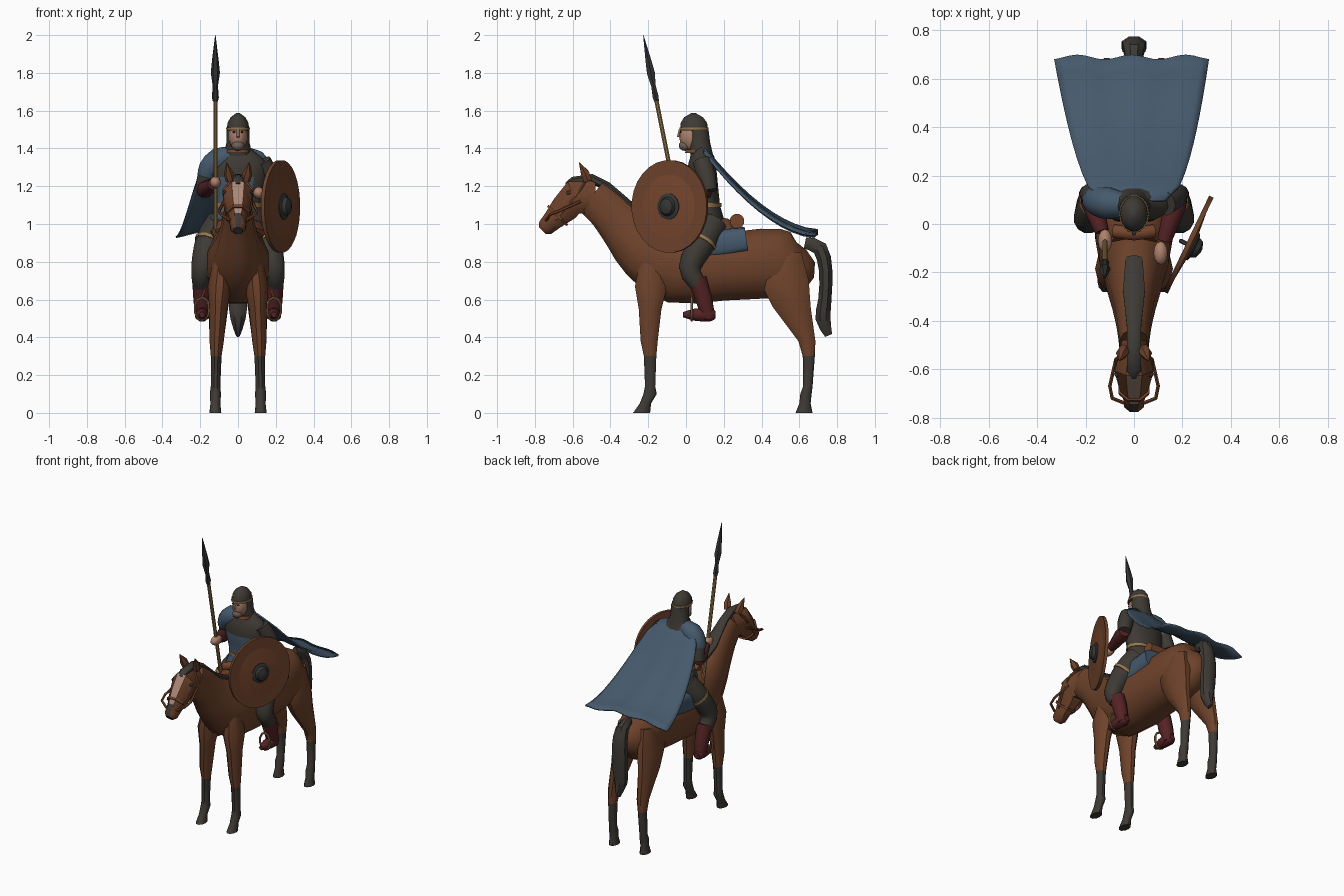
import bpy, bmesh, math
from mathutils import Vector

if "Cube" in bpy.data.objects:
    bpy.data.objects.remove(bpy.data.objects["Cube"])

X, Y, Z = Vector((1, 0, 0)), Vector((0, 1, 0)), Vector((0, 0, 1))
SIDES = (("left", 1), ("right", -1))


def material(name, *rgb):
    made = bpy.data.materials.new(name)
    made.use_nodes = True
    made.diffuse_color = (*rgb, 1)
    made.node_tree.nodes["Principled BSDF"].inputs["Base Color"].default_value = (*rgb, 1)
    return made


coat = material("chestnut coat", .155, .055, .024)
leather = material("tan leather", .18, .06, .025)
dark = material("charcoal", .048, .042, .035)
iron = material("dark iron", .035, .035, .034)
blue = material("blue wool", .06, .1, .15)
red = material("dark red cloth", .09, .016, .018)
skin = material("skin", .42, .22, .15)
gold = material("ochre wood and trim", .3, .18, .07)
blaze = material("pale blaze", .4, .24, .18)
beard = material("grey beard", .16, .12, .1)


def finish(name, mesh_data, materials, rule=None):
    bmesh.ops.recalc_face_normals(mesh_data, faces=mesh_data.faces)
    mesh = bpy.data.meshes.new(name)
    mesh_data.to_mesh(mesh)
    mesh_data.free()
    for each in materials:
        mesh.materials.append(each)
    if rule:
        for face in mesh.polygons:
            face.material_index = int(rule(face.center, face.normal))
    made = bpy.data.objects.new(name, mesh)
    bpy.context.collection.objects.link(made)
    bpy.ops.object.select_all(action='DESELECT')
    made.select_set(True)
    bpy.context.view_layer.objects.active = made
    bpy.ops.object.shade_smooth_by_angle(angle=math.radians(40))
    return made


def spline(stations, steps):
    """Catmull-Rom curve through the stations."""
    keys = [Vector(station) for station in stations]
    keys = [keys[0], *keys, keys[-1]]
    for a, b, c, d in zip(keys, keys[1:], keys[2:], keys[3:]):
        for step in range(steps):
            t = step / steps
            yield b + (c - a) * t / 2 + (a - b * 2.5 + c * 2 - d / 2) * t**2 + (b * 3 - a - c * 3 + d) * t**3 / 2
    yield keys[-1]


def power(value, exponent):
    return math.copysign(abs(value) ** exponent, value)


def sweep(name, stations, *materials, sides=10, steps=1, axis=None, across=X, square=1, rule=None):
    """Sweep an oval along stations of x, y, z, half width and, if not round, half depth."""
    keys = list(spline(stations, steps))
    spots = [Vector(key[:3]) for key in keys]
    bm = bmesh.new()
    previous = None
    for i, (key, spot) in enumerate(zip(keys, spots)):
        along = axis or (spots[min(i + 1, len(spots) - 1)] - spots[max(i - 1, 0)]).normalized()
        wide = (across - along * across.dot(along)).normalized()
        deep = along.cross(wide) * max(key[-1], .001)
        wide = wide * max(key[3], .001)
        ring = []
        for corner in range(sides):
            angle = math.tau * (corner + .5) / sides
            offset = wide * power(math.sin(angle), square) + deep * power(math.cos(angle), square)
            ring.append(bm.verts.new(spot + offset / math.cos(math.pi / sides) ** square))
        if previous:
            for k in range(sides):
                nxt = (k + 1) % sides
                bm.faces.new((previous[k], previous[nxt], ring[nxt], ring[k]))
        else:
            bm.faces.new(ring)
        previous = ring
    bm.faces.new(previous)
    return finish(name, bm, materials, rule)


def middle(*stations):
    """Place stations of y, z, width, depth on the centre plane."""
    return [(0, *station) for station in stations]


def strap(name, points, radius, mat, across=X, sides=6):
    sweep(name, [(*point, radius) for point in points], mat, sides=sides, across=across)


def ball(name, place, size, mat, segments=12):
    bm = bmesh.new()
    bmesh.ops.create_uvsphere(bm, u_segments=segments, v_segments=segments // 2 + 1, radius=1)
    bmesh.ops.scale(bm, vec=size, verts=bm.verts)
    bmesh.ops.translate(bm, vec=place, verts=bm.verts)
    finish(name, bm, [mat])


def stocking(centre, normal):
    return centre.z < .3


# Horse body, head, mane and tail
sweep("horse_body", middle((.66, .83, .03, .04), (.58, .79, .12, .17), (.4, .79, .155, .185), (.2, .775, .165, .18),
      (-.05, .79, .16, .21), (-.215, .87, .12, .17), (-.32, .97, .09, .13), (-.415, 1.075, .07, .11),
      (-.5, 1.145, .06, .1)), coat, sides=12, steps=2, square=.9)


def head_colour(centre, normal):
    if abs(centre.x) > .01:
        return 0
    if centre.y < -.74:
        return 2
    return normal.z > .2 and normal.y < -.3


sweep("horse_head", middle((-.48, 1.14, .05, .09), (-.595, 1.14, .08, .09), (-.645, 1.08, .065, .075),
      (-.705, 1.02, .045, .055), (-.745, .98, .04, .045), (-.76, .965, .025, .025)),
      coat, blaze, dark, sides=8, rule=head_colour)
sweep("noseband", middle((-.675, 1.05, .065, .074), (-.685, 1.04, .062, .072)), leather, sides=8)
sweep("mane", middle((-.63, 1.205, .015, .015), (-.6, 1.23, .03, .02), (-.5, 1.24, .028, .025), (-.42, 1.2, .03, .025),
      (-.28, 1.08, .045, .025), (-.14, 1.01, .035, .02)), dark, sides=8)
sweep("tail", middle((.63, .9, .02, .03), (.71, .87, .04, .04), (.74, .75, .05, .035), (.735, .6, .05, .035),
      (.725, .5, .04, .04), (.755, .41, .01, .02)), dark, sides=8, steps=2)


def horse_leg(name, side, stations):
    spread = [(side * (.12 - z * z / 20), y, z, wide, deep) for y, z, wide, deep in stations]
    sweep(name, spread, coat, dark, axis=Z, rule=stocking)


for label, side in SIDES:
    horse_leg(label + "_hind_leg", side, ((.54, .85, .04, .07), (.52, .7, .06, .13), (.56, .56, .05, .1),
              (.64, .38, .035, .045), (.65, .3, .027, .032), (.645, .14, .024, .025), (.635, .1, .028, .03),
              (.63, .05, .025, .03), (.625, 0, .03, .045)))
    horse_leg(label + "_front_leg", side, ((-.18, .82, .04, .06), (-.185, .67, .06, .085), (-.19, .55, .045, .06),
              (-.195, .38, .036, .045), (-.19, .3, .027, .033), (-.19, .14, .024, .027), (-.19, .1, .028, .035),
              (-.215, .05, .025, .03), (-.235, 0, .03, .045)))
    sweep(label + "_ear", [(side * .04, -.52, 1.23, .022), (side * .05, -.535, 1.27, .022),
          (side * .06, -.565, 1.325, .002)], coat, sides=6)
    ball(label + "_horse_eye", (side * .07, -.62, 1.165), (.012, .014, .012), iron, 8)
    strap(label + "_rein", [(side * x, y, z) for x, y, z in
          ((.075, -.56, 1.12), (.1, -.67, 1.07), (.09, -.72, 1.05), (.04, -.74, 1.02))], .007, leather, Z)
    strap(label + "_cheek_strap", [(side * x, y, z) for x, y, z in
          ((.03, -.53, 1.235), (.075, -.56, 1.18), (.07, -.62, 1.1), (.05, -.69, 1.02))], .007, leather)

# Saddle and its cloth
sweep("saddle_cloth", middle((.07, .88, .17, .09), (.32, .915, .17, .07)), blue, sides=16, square=.5)
sweep("saddle", middle((-.07, .98, .09, .06), (0, .96, .14, .08), (.22, .96, .13, .07), (.25, .96, .1, .05)), leather)
strap("pommel", [(-.08, -.03, 1.03), (0, -.04, 1.06), (.08, -.03, 1.03)], .028, leather, Z, 10)
strap("bedroll", [(-.11, .27, 1.015), (.11, .27, 1.015)], .038, leather, Z, 12)


# Rider's torso with a blue chest panel
def chest_panel(centre, normal):
    return normal.y < -.2 and 1.03 < centre.z < 1.27 and centre.x < .07


sweep("torso", middle((.11, .95, .13, .09), (.1, 1.03, .145, .1), (.1, 1.1, .12, .08), (.085, 1.25, .15, .08),
      (.085, 1.33, .145, .07), (.085, 1.38, .09, .05), (.085, 1.42, .05, .04)),
      dark, blue, sides=16, steps=2, axis=Z, rule=chest_panel)
sweep("belt", middle((.1, 1.09, .126, .088), (.1, 1.11, .126, .088)), gold, sides=16, axis=Z)

# Head, helmet and mail hood
ball("face", (0, .03, 1.465), (.05, .066, .08), skin)
ball("beard", (0, -.005, 1.415), (.034, .034, .028), beard)
strap("nose", [(0, -.03, 1.5), (0, -.04, 1.46)], .008, skin)
sweep("helmet", middle((.042, 1.495, .058, .074), (.042, 1.535, .054, .07), (.04, 1.565, .038, .05),
      (.04, 1.588, .008, .01)), dark, sides=14, axis=Z)
sweep("helmet_band", middle((.042, 1.5, .061, .077), (.042, 1.512, .061, .077)), gold, sides=14, axis=Z)
sweep("mail_hood", middle((.065, 1.5, .058, .054), (.07, 1.43, .06, .058), (.085, 1.36, .075, .06)),
      dark, sides=14, axis=Z)
sweep("collar", middle((.05, 1.375, .06, .056), (.05, 1.395, .055, .05)), leather, sides=12, axis=Z)

# Arms, reaching for the reins and the spear
hands = {"left": Vector((.11, -.12, 1.165)), "right": Vector((-.12, -.07, 1.22))}
for label, side in SIDES:
    elbow, hand = Vector((side * .185, .125, 1.175)), hands[label]
    sweep(label + "_upper_arm", [(side * .125, .085, 1.33, .05), (side * .165, .11, 1.25, .048), (*elbow, .04)],
          dark, steps=2)
    sweep(label + "_forearm", [(*elbow.lerp(hand, t), radius) for t, radius in ((0, .035), (.2, .044), (.8, .028))],
          red)
    ball(label + "_hand", hand, (.03, .05, .032), skin)
    ball(label + "_eye", (side * .02, -.027, 1.487), (.009, .006, .005), iron, 8)

    # Legs, boots and stirrups
    sweep(label + "_trouser_leg", [(side * x, y, z, r) for x, y, z, r in
          ((.09, .14, 1, .08), (.15, .09, .91, .073), (.19, .02, .77, .058), (.195, .065, .68, .045))],
          dark, sides=12, steps=3)
    sweep(label + "_tunic_hem", [(side * .15, .09, .91, .077), (side * .156, .082, .896, .076)], gold, sides=12)
    sweep(label + "_boot", [(side * .19, y, z, r) for y, z, r in
          ((.06, .71, .05), (.095, .6, .044), (.12, .5, .034))], red, steps=2)
    sweep(label + "_foot", [(side * .19, y, .52, r) for y, r in
          ((.155, .02), (.13, .035), (.05, .033), (-.015, .014))], red, steps=2)
    strap(label + "_stirrup", [(side * (.19 + .04 * math.sin(turn)), .03, .55 + .06 * math.cos(turn))
          for turn in (math.tau * i / 10 for i in range(11))], .006, gold, Y)
    strap(label + "_stirrup_strap", [(side * .15, .05, .72), (side * .19, .03, .61)], .006, leather)

# Cloak: a flared sheet falling away behind, with a drape over one shoulder
bm = bmesh.new()
previous = None
for fall in (i / 10 for i in range(11)):
    row = []
    for u in (i / 10 for i in range(-10, 11)):
        ripple = .01 * fall
        row.append(bm.verts.new((u * (.13 + .19 * math.sqrt(fall)) - ripple,
                                 .1 + .59 * fall + ripple * math.cos(9 * u),
                                 .97 + .44 * (1 - fall) ** 1.7 - .03 * u * u + ripple * math.sin(8 * u) / 2)))
    if previous:
        for k in range(len(row) - 1):
            bm.faces.new((previous[k], previous[k + 1], row[k + 1], row[k]))
    previous = row
cloak = finish("cloak", bm, [blue])
cloak.modifiers.new("thickness", 'SOLIDIFY').thickness = .01
sweep("shoulder_drape", [(-.03, .08, 1.365, .045), (-.1, .085, 1.34, .065), (-.15, .095, 1.29, .06),
      (-.165, .1, 1.25, .05)], blue, sides=12, steps=2, across=Y)

# Round shield, slightly taller than wide, each layer turned about the facing direction
centre, facing = Vector((.225, -.085, 1.093)), Vector((.9, -.43, 0)).normalized()


def disc(name, mat, sides, *profile):
    sweep(name, [(*(centre + facing * height), radius, radius * .9) for radius, height in profile], mat,
          sides=sides, axis=facing, across=Z)


disc("shield", leather, 28, (.01, .01), (.23, -.006), (.235, .004), (.01, .024))
disc("shield_rim", coat, 28, (.225, -.01), (.244, -.01), (.244, .01), (.225, .01))
disc("shield_boss", iron, 16, (.068, .01), (.068, .024), (.05, .03), (.04, .05), (.01, .06))
strap("shield_grip", [centre - facing * depth + Z * height for depth, height in
      ((0, -.06), (.035, -.04), (.035, .04), (0, .06))], .008, dark)


# Spear leaning forward through the right hand
def spear(name, mat, sides, *profile):
    sweep(name, [(-.12, -.07 - (z - 1.22) / 5, z, radius) for z, radius in profile], mat, sides=sides)


spear("spear_shaft", gold, 8, (.93, .011), (1.68, .011))
spear("spear_head", iron, 6, (1.65, .012), (1.67, .016), (1.73, .012), (1.8, .021), (1.87, .015), (2, .001))
